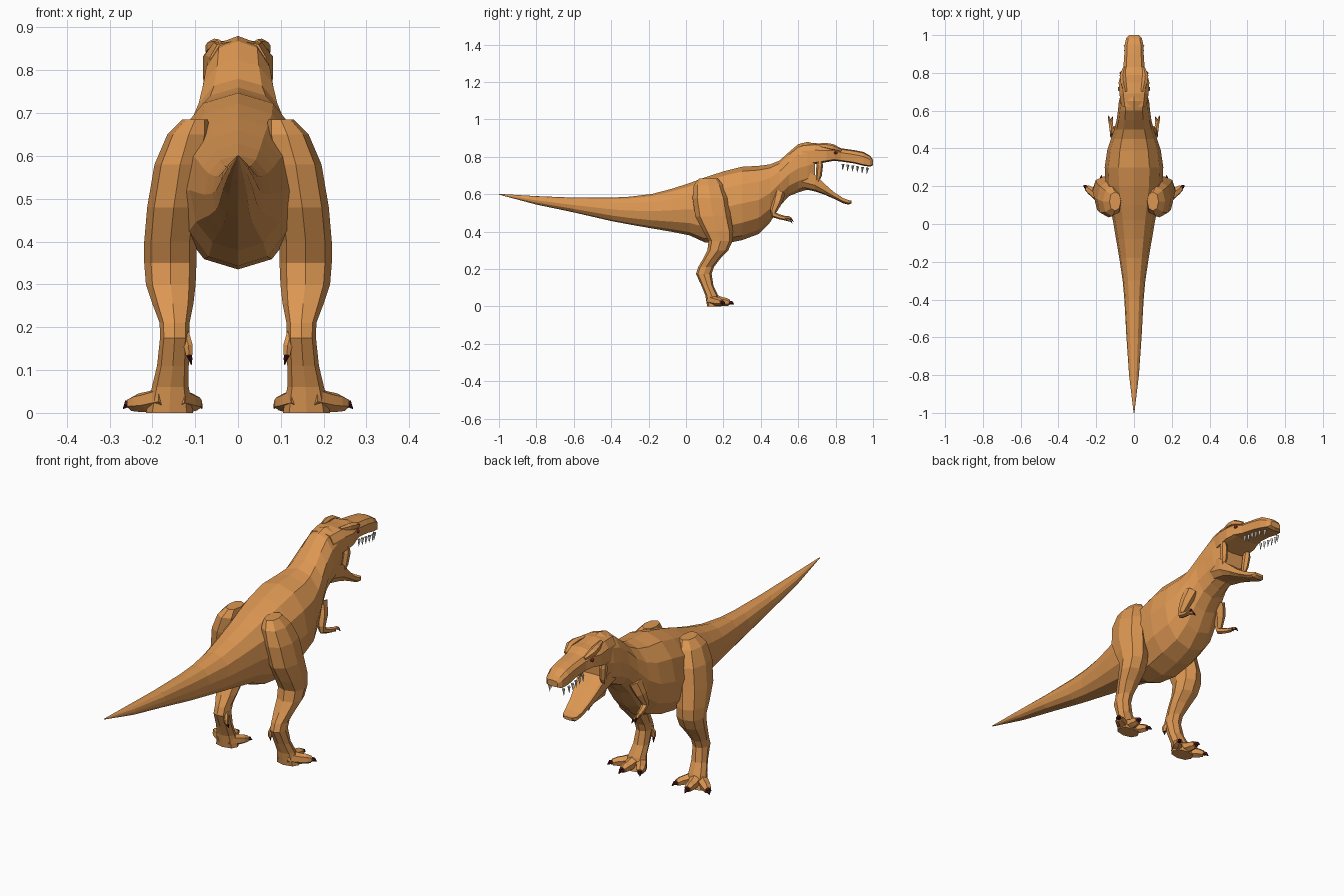
import bpy, bmesh
from math import sin, cos, pi, copysign
from mathutils import Vector


def material(name, rgb):
    m = bpy.data.materials.new(name)
    m.diffuse_color = (*rgb, 1)
    return m


HIDE = material("hide", (0.72, 0.31, 0.085))
CLAW = material("claw", (0.06, 0.008, 0.012))
TOOTH = material("tooth", (0.6, 0.58, 0.52))
EYE = material("eye", (0.45, 0.02, 0.01))


def loft(name, rings, sides, mat=HIDE, power=1.0, scoop=0.0, mirror=False):
    """Skin rings of (centre, half axis u, half axis v); scoop hollows the +v or -v side."""
    bm = bmesh.new()
    loops = []
    for c, u, v in rings:
        loop = []
        for i in range(sides):
            a = pi / 2 + 2 * pi * i / sides
            p = copysign(abs(cos(a)) ** power, cos(a))
            q = copysign(abs(sin(a)) ** power, sin(a))
            if scoop * q > 0 and abs(cos(a)) < 0.6:
                q *= 1 - abs(scoop)
            co = Vector(c) + p * Vector(u) + q * Vector(v)
            co.z = max(co.z, 0)
            loop.append(bm.verts.new(co))
        loops.append(loop)
    for a, b in zip(loops, loops[1:]):
        for i in range(sides):
            j = (i + 1) % sides
            bm.faces.new((a[i], a[j], b[j], b[i]))
    bm.faces.new(loops[0])
    bm.faces.new(loops[-1])
    bmesh.ops.recalc_face_normals(bm, faces=bm.faces)
    mesh = bpy.data.meshes.new(name)
    bm.to_mesh(mesh)
    bm.free()
    mesh.materials.append(mat)
    ob = bpy.data.objects.new(name, mesh)
    bpy.context.collection.objects.link(ob)
    if mirror:
        ob.modifiers.new("mirror", 'MIRROR')
    return ob


def slices(name, rows, sides, **kw):
    """Upright cross-sections: rows of (y, top z, bottom z, half width)."""
    rings = [((0, y, (t + b) / 2), (w, 0, 0), (0, 0, (t - b) / 2)) for y, t, b, w in rows]
    return loft(name, rings, sides, **kw)


def limb(name, pts, sides=6, mat=HIDE):
    """Mirrored tube through points of (x, y, z, radius)."""
    rings = []
    for i, p in enumerate(pts):
        a, b = pts[max(i - 1, 0)], pts[min(i + 1, len(pts) - 1)]
        t = (Vector(b[:3]) - Vector(a[:3])).normalized()
        u = (Vector((1, 0, 0)) - t * t.x).normalized()
        rings.append((p[:3], u * p[3], t.cross(u) * p[3]))
    return loft(name, rings, sides, mat, mirror=True)


# Tail, torso and neck
slices("body", [
    (-1.00, 0.602, 0.598, 0.002), (-0.80, 0.590, 0.545, 0.026),
    (-0.60, 0.582, 0.503, 0.040), (-0.40, 0.582, 0.457, 0.051),
    (-0.30, 0.587, 0.438, 0.060), (-0.18, 0.602, 0.417, 0.078),
    (-0.08, 0.628, 0.400, 0.095), (0.02, 0.660, 0.380, 0.112),
    (0.10, 0.690, 0.343, 0.130), (0.20, 0.722, 0.335, 0.150),
    (0.30, 0.747, 0.355, 0.155), (0.39, 0.752, 0.388, 0.142),
    (0.45, 0.760, 0.450, 0.122), (0.50, 0.780, 0.535, 0.105),
    (0.55, 0.825, 0.590, 0.092), (0.60, 0.868, 0.610, 0.085),
    (0.65, 0.880, 0.625, 0.080), (0.69, 0.870, 0.660, 0.070)], 12, power=0.92)

# Skull and upper jaw
slices("upper_head", [
    (0.62, 0.870, 0.720, 0.068), (0.69, 0.874, 0.732, 0.080),
    (0.75, 0.864, 0.748, 0.084), (0.79, 0.862, 0.758, 0.073),
    (0.83, 0.846, 0.757, 0.058), (0.90, 0.836, 0.747, 0.053),
    (0.95, 0.826, 0.734, 0.051), (0.985, 0.805, 0.733, 0.042),
    (1.00, 0.785, 0.748, 0.028)], 10, power=0.65, scoop=-0.4)

# Open lower jaw
slices("lower_jaw", [
    (0.62, 0.765, 0.630, 0.070), (0.69, 0.738, 0.615, 0.073),
    (0.74, 0.678, 0.598, 0.064), (0.79, 0.625, 0.576, 0.052),
    (0.84, 0.590, 0.552, 0.044), (0.87, 0.577, 0.544, 0.037),
    (0.885, 0.572, 0.552, 0.024)], 10, power=0.65, scoop=0.7)

# Brow ridges and cheek corners
limb("brow", [(0.045, 0.70, 0.862, 0.010), (0.056, 0.75, 0.857, 0.017),
              (0.060, 0.785, 0.850, 0.018), (0.050, 0.83, 0.835, 0.008)])
limb("cheek", [(0.070, 0.715, 0.800, 0.008), (0.068, 0.715, 0.755, 0.018),
               (0.062, 0.710, 0.700, 0.016), (0.060, 0.70, 0.660, 0.006)])

# Eyes
limb("eye", [(0.066, 0.792, 0.822, 0.004), (0.070, 0.800, 0.822, 0.009),
             (0.066, 0.808, 0.822, 0.004)], 6, EYE)

# Upper teeth
for i in range(6):
    y = 0.84 + i * 0.026
    x = 0.047 - 0.010 * (i == 5)
    z = 0.762 - 0.004 * i
    limb("upper_tooth", [(x, y, z, 0.008), (x, y - 0.003, z - 0.033, 0.001)], 4, TOOTH)

# Hind legs: level sections (x, y, z, half width, half depth)
leg = [(0.100, 0.120, 0.685, 0.030, 0.050), (0.115, 0.120, 0.650, 0.050, 0.078),
       (0.135, 0.130, 0.580, 0.060, 0.095), (0.150, 0.145, 0.480, 0.062, 0.095),
       (0.158, 0.173, 0.400, 0.061, 0.080), (0.158, 0.185, 0.350, 0.061, 0.064),
       (0.157, 0.170, 0.300, 0.058, 0.056), (0.152, 0.137, 0.255, 0.048, 0.046),
       (0.148, 0.107, 0.210, 0.035, 0.042), (0.148, 0.095, 0.175, 0.034, 0.042),
       (0.152, 0.115, 0.110, 0.037, 0.032), (0.158, 0.137, 0.060, 0.043, 0.034),
       (0.160, 0.150, 0.000, 0.055, 0.037)]
loft("hind_leg", [((x, y, z), (rx, 0, 0), (0, ry, 0)) for x, y, z, rx, ry in leg],
     8, power=0.88, mirror=True)


def digit(name, pts, tip):
    """Jointed toe or finger with a dark claw at its end."""
    limb(name, pts)
    x, y, z, r = pts[-1]
    mid = (Vector((x, y, z)) + Vector(tip)) / 2
    limb(name + "_claw", [(x, y, z, r * 0.75), (mid.x, mid.y, mid.z + r * 0.35, r * 0.6),
                          (*tip, 0.001)], 5, CLAW)


# Toes
digit("outer_toe", [(0.170, 0.130, 0.035, 0.028), (0.213, 0.163, 0.026, 0.024),
                    (0.232, 0.178, 0.024, 0.022), (0.250, 0.192, 0.020, 0.016)],
      (0.268, 0.207, 0.010))
digit("middle_toe", [(0.160, 0.140, 0.040, 0.030), (0.167, 0.190, 0.026, 0.024),
                     (0.169, 0.212, 0.024, 0.022), (0.171, 0.232, 0.020, 0.016)],
      (0.173, 0.258, 0.010))
digit("inner_toe", [(0.145, 0.130, 0.035, 0.028), (0.115, 0.170, 0.026, 0.023),
                    (0.105, 0.188, 0.024, 0.021), (0.096, 0.206, 0.020, 0.015)],
      (0.084, 0.226, 0.010))
digit("rear_toe", [(0.125, 0.092, 0.185, 0.012), (0.116, 0.078, 0.155, 0.012),
                   (0.114, 0.078, 0.135, 0.009)], (0.109, 0.088, 0.112))

# Small forelimbs with two fingers
limb("arm", [(0.080, 0.500, 0.610, 0.032), (0.100, 0.485, 0.555, 0.027),
             (0.110, 0.468, 0.510, 0.018), (0.112, 0.470, 0.490, 0.016),
             (0.118, 0.500, 0.479, 0.013), (0.123, 0.530, 0.472, 0.012)])
digit("outer_finger", [(0.123, 0.525, 0.473, 0.010), (0.130, 0.548, 0.476, 0.008),
                       (0.133, 0.560, 0.470, 0.007)], (0.134, 0.574, 0.452))
digit("inner_finger", [(0.122, 0.525, 0.471, 0.010), (0.118, 0.546, 0.464, 0.008),
                       (0.116, 0.558, 0.460, 0.007)], (0.113, 0.568, 0.444))
